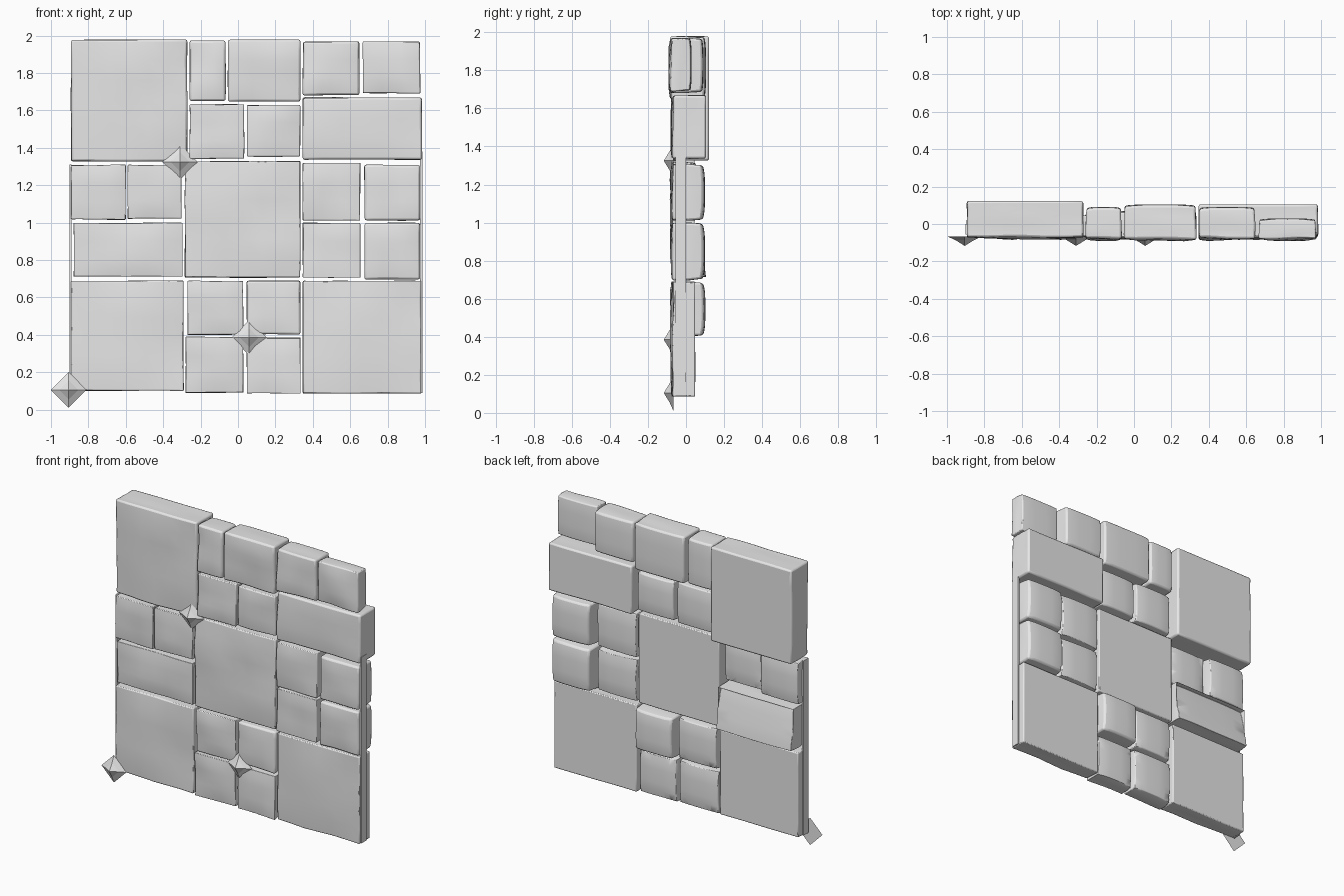
import bpy
import bmesh
from mathutils import Vector, noise

default_cube = bpy.data.objects.get("Cube")
if default_cube:
    bpy.data.objects.remove(default_cube, do_unlink=True)

# One plain stone colour for everything
stone = bpy.data.materials.new("stone_grey")
stone.use_nodes = True
stone.diffuse_color = (0.8, 0.8, 0.8, 1)
stone.node_tree.nodes["Principled BSDF"].inputs["Base Color"].default_value = (0.8, 0.8, 0.8, 1)


def make_object(name, bm):
    bmesh.ops.recalc_face_normals(bm, faces=bm.faces)
    mesh = bpy.data.meshes.new(name)
    bm.to_mesh(mesh)
    bm.free()
    mesh.materials.append(stone)
    obj = bpy.data.objects.new(name, mesh)
    bpy.context.collection.objects.link(obj)
    return obj


def shade_smooth(obj):
    bpy.ops.object.select_all(action="DESELECT")
    obj.select_set(True)
    bpy.context.view_layer.objects.active = obj
    bpy.ops.object.shade_smooth_by_angle(angle=0.7)


def stone_block(name, left, right, bottom, top, back, front=-0.078, pillow=0.0, slope=0.0):
    """Worn block: a gridded box with an uneven front and a flat or pillowed back."""
    bm = bmesh.new()
    bmesh.ops.create_cube(bm, size=2)
    bmesh.ops.subdivide_edges(bm, edges=bm.edges[:], cuts=5, use_grid_fill=True)
    gap = 0.003
    for v in bm.verts:
        u, depth, w = v.co
        x = (left + right) / 2 + u * ((right - left) / 2 - gap)
        z = (bottom + top) / 2 + w * ((top - bottom) / 2 - gap)
        y = front + (back - front) * (depth + 1) / 2
        wear = noise.noise(Vector((x * 4, depth, z * 4 + len(name))))
        edge = max(abs(u), abs(w)) ** 4
        if depth < -0.9:
            y += 0.014 * wear + 0.008 * edge
        if depth > 0.9:
            y -= pillow * (u ** 4 + w ** 4) / 2 + slope * (w + 1) / 2
        # Worn outline, pulled in a little towards the back
        inset = 0.004 + 0.004 * wear + pillow * 0.4 * max(depth, 0)
        v.co = (x - u * inset, y, z - w * inset)
    obj = make_object(name, bm)
    bevel = obj.modifiers.new("worn_edges", "BEVEL")
    bevel.width = 0.011
    bevel.segments = 2
    bevel.limit_method = "ANGLE"
    bevel.angle_limit = 0.9
    shade_smooth(obj)


# Large flat-backed blocks: left, right, bottom, top, back
large_blocks = {
    "upper_left_block": (-.90, -.265, 1.32, 1.985, .122),
    "centre_block": (-.29, .34, .70, 1.335, .045),
    "lower_left_block": (-.90, -.285, .095, .695, .048),
    "lower_right_block": (.34, .985, .08, .695, .048),
    "upper_right_long_block": (.34, .99, 1.33, 1.675, .105),
}
for name, size in large_blocks.items():
    stone_block(name, *size)

# Top course
top_blocks = {
    "top_narrow_block": (-.265, -.06, 1.645, 1.98, .092),
    "top_middle_block": (-.06, .34, 1.64, 1.985, .105),
    "top_inner_right_block": (.34, .655, 1.675, 1.975, .092),
    "top_corner_block": (.66, .98, 1.685, 1.975, .03),
}
for name, size in top_blocks.items():
    stone_block(name, *size, front=-0.086, pillow=0.012)

# Small blocks between the large ones
small_blocks = {
    "upper_middle_left_block": (-.265, .04, 1.335, 1.64, .07),
    "upper_middle_right_block": (.04, .34, 1.345, 1.635, .075),
    "left_outer_block": (-.90, -.595, 1.01, 1.315, .06),
    "left_inner_block": (-.595, -.295, 1.015, 1.315, .02),
    "right_inner_upper_block": (.34, .66, 1.005, 1.325, .06),
    "right_outer_upper_block": (.67, .98, 1.005, 1.315, .1),
    "right_inner_lower_block": (.34, .66, .70, 1.005, .055),
    "right_outer_lower_block": (.67, .98, .69, 1.005, .1),
    "lower_middle_left_block": (-.275, .035, .395, .695, .06),
    "lower_middle_right_block": (.04, .34, .395, .695, .102),
    "bottom_middle_left_block": (-.285, .035, .085, .395, .05),
    "bottom_middle_right_block": (.04, .34, .08, .39, .045),
}
for name, size in small_blocks.items():
    stone_block(name, *size, pillow=0.02)

# Long left block whose back slopes outwards towards its foot
stone_block("left_long_block", -.885, -.29, .705, 1.005, .11, pillow=0.01, slope=0.06)


# Narrow strips closing the two outer sides
def edge_strip(name, x, bottom, top):
    bm = bmesh.new()
    bmesh.ops.create_cube(bm, size=1)
    for v in bm.verts:
        v.co = (x + v.co.x * 0.012, -0.028 + v.co.y * 0.055,
                (bottom + top) / 2 + v.co.z * (top - bottom))
    make_object(name, bm)


edge_strip("left_edge_strip", -.895, .1, 1.31)
edge_strip("right_edge_strip", .98, .09, 1.38)


# Diamond studs: a shallow four-sided flange rising to a point
def diamond_stud(name, x, z):
    bm = bmesh.new()
    rings = []
    for radius, y in ((.095, -.066), (.05, -.086)):
        corners = ((radius, 0), (0, radius), (-radius, 0), (0, -radius))
        rings.append([bm.verts.new((x + a, y, z + b)) for a, b in corners])
    tip = bm.verts.new((x, -.117, z))
    outer, inner = rings
    bm.faces.new(outer)
    for i in range(4):
        j = (i + 1) % 4
        bm.faces.new((outer[i], outer[j], inner[j], inner[i]))
        bm.faces.new((inner[i], inner[j], tip))
    make_object(name, bm)


diamond_stud("corner_stud", -.905, .105)
diamond_stud("upper_stud", -.31, 1.325)
diamond_stud("lower_stud", .06, .385)
